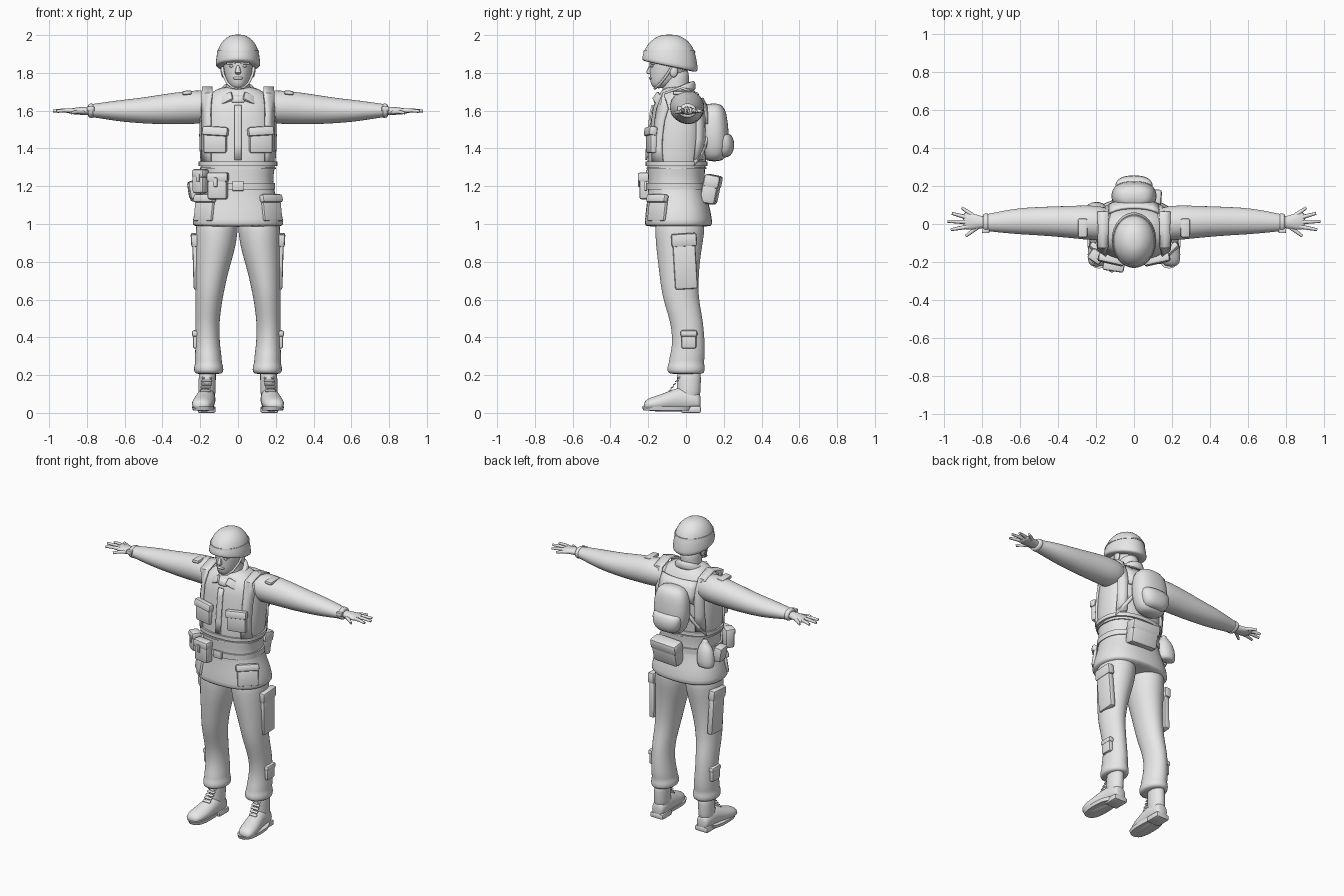
import bpy, bmesh, math
from mathutils import Matrix, Vector, Euler

grey = bpy.data.materials.new("plain_grey")
grey.diffuse_color = (0.8, 0.8, 0.8, 1)


def finish(name, bm, mirror=False, sub=0, solid=0):
    bmesh.ops.recalc_face_normals(bm, faces=bm.faces)
    me = bpy.data.meshes.new(name)
    bm.to_mesh(me)
    bm.free()
    me.materials.append(grey)
    for p in me.polygons:
        p.use_smooth = True
    if not sub:
        me.set_sharp_from_angle(angle=0.7)
    ob = bpy.data.objects.new(name, me)
    bpy.context.collection.objects.link(ob)
    if solid:
        m = ob.modifiers.new("thickness", 'SOLIDIFY')
        m.thickness, m.offset = solid, 0
    if sub:
        ob.modifiers.new("smooth", 'SUBSURF').levels = sub
        ob.modifiers["smooth"].render_levels = sub
    if mirror:
        ob.modifiers.new("mirror", 'MIRROR')
    return ob


def loft(name, rings, axis='z', e=2.0, n=24, sub=1, mirror=False):
    """Rings are (position, centre a, centre b, radius a, radius b, tilt)."""
    bm = bmesh.new()
    loops = []
    for r in rings:
        p, ca, cb, ra, rb = r[:5]
        tilt = r[5] if len(r) > 5 else 0
        loop = []
        for i in range(n):
            t = 2 * math.pi * i / n
            c, s = math.cos(t), math.sin(t)
            a = ca + ra * math.copysign(abs(c) ** (2 / e), c)
            b = cb + rb * math.copysign(abs(s) ** (2 / e), s)
            q = p - tilt * s
            co = {'z': (a, b, q), 'x': (q, a, b), 'y': (a, q, b)}[axis]
            loop.append(bm.verts.new(co))
        loops.append(loop)
    for l0, l1 in zip(loops, loops[1:]):
        for i in range(n):
            j = (i + 1) % n
            bm.faces.new((l0[i], l0[j], l1[j], l1[i]))
    bm.faces.new(loops[0])
    bm.faces.new(loops[-1])
    return finish(name, bm, mirror, sub)


def box(name, loc, size, rot=(0, 0, 0), bevel=0.012, taper=1.0, mirror=False):
    bm = bmesh.new()
    bmesh.ops.create_cube(bm, size=1)
    for v in bm.verts:
        k = taper if v.co.z > 0 else 1
        v.co = Vector((v.co.x * size[0] * k, v.co.y * size[1] * k, v.co.z * size[2]))
    bmesh.ops.bevel(bm, geom=list(bm.edges), offset=min(bevel, min(size) * 0.4),
                    segments=2, profile=0.5, affect='EDGES')
    bm.transform(Matrix.Translation(loc) @ Euler(rot).to_matrix().to_4x4())
    return finish(name, bm, mirror)


def ball(name, loc, size, mirror=False):
    bm = bmesh.new()
    bmesh.ops.create_uvsphere(bm, u_segments=14, v_segments=9, radius=1)
    bm.transform(Matrix.Translation(loc) @ Matrix.Diagonal((*size, 1)))
    return finish(name, bm, mirror)


def tube(name, pts, radius, tip=1.0):
    """Round tube on both sides of the body."""
    cu = bpy.data.curves.new(name, 'CURVE')
    cu.dimensions = '3D'
    cu.bevel_depth, cu.bevel_resolution, cu.use_fill_caps = radius, 2, True
    for side in (1, -1):
        sp = cu.splines.new('POLY')
        sp.points.add(len(pts) - 1)
        sp.use_smooth = True
        for i, p in enumerate(pts):
            sp.points[i].co = (p[0] * side, p[1], p[2], 1)
            sp.points[i].radius = 1 + (tip - 1) * i / (len(pts) - 1)
    cu.materials.append(grey)
    ob = bpy.data.objects.new(name, cu)
    bpy.context.collection.objects.link(ob)


# Jacket body: (z, centre x, centre y, radius x, radius y)
TORSO = [(0.985, 0, -.04, .238, .176), (0.995, 0, -.04, .243, .18), (1.05, 0, -.04, .236, .176),
         (1.12, 0, -.045, .212, .162), (1.19, 0, -.05, .187, .15), (1.26, 0, -.052, .188, .15),
         (1.32, 0, -.05, .2, .156), (1.42, 0, -.045, .207, .156), (1.52, 0, -.037, .207, .152),
         (1.60, 0, -.035, .2, .146), (1.66, 0, -.042, .185, .12), (1.70, 0, -.04, .135, .095),
         (1.73, 0, -.045, .085, .065)]
E = 2.4
loft("jacket", TORSO, e=E, n=28)


def ring_at(z):
    for a, b in zip(TORSO, TORSO[1:]):
        if z <= b[0]:
            t = (z - a[0]) / (b[0] - a[0])
            return [u + (v - u) * t for u, v in zip(a, b)]
    return list(TORSO[-1])


def surf(x, z, side, off):
    """Point lying on the jacket; side -1 is front, 1 is back."""
    _, _, cy, rx, ry = ring_at(z)
    k = min(abs(x) / rx, 0.97)
    return (x, cy + side * (ry * (1 - k ** E) ** (1 / E) + off), z)


def strap(name, rows, mirror=False, solid=0.014):
    bm = bmesh.new()
    vr = [[bm.verts.new(p) for p in r] for r in rows]
    for r0, r1 in zip(vr, vr[1:]):
        for i in range(len(r0) - 1):
            bm.faces.new((r0[i], r0[i + 1], r1[i + 1], r1[i]))
    return finish(name, bm, mirror, 0, solid)


def patch(xa, xb, zs, side, off, cols=4):
    return [[surf(xa + (xb - xa) * i / cols, z, side, off) for i in range(cols + 1)] for z in zs]


# Belts that follow the jacket
for name, z, h, g in (("waist_belt", 1.2, .018, .01), ("vest_band", 1.32, .012, .008),
                      ("vest_edge", 1.295, .005, .005)):
    r = ring_at(z)
    loft(name, [(z + d, 0, r[2], r[3] + g, r[4] + g) for d in (-h, h)], e=E, n=40, sub=0)
box("buckle", (0, -.213, 1.2), (.06, .015, .05), bevel=.004)

# Vest: shoulder straps, front placket, yoke on the back, crossing straps
rows = patch(.145, .19, [1.33, 1.4, 1.48, 1.55, 1.61], -1, .008, 2)
rows += [[(x, y, z) for x in (.135, .16, .19)] for y, z in ((-.12, 1.69), (-.03, 1.722), (.06, 1.69))]
rows += patch(.13, .18, [1.61, 1.55, 1.45, 1.34], 1, .008, 2)
strap("shoulder_strap", rows, True)
strap("front_placket", patch(-.018, .018, [1.34, 1.42, 1.5, 1.58, 1.63], -1, .006), solid=.01)
strap("back_yoke", patch(-.13, .13, [1.53, 1.58, 1.62, 1.665], 1, .01, 8))
strap("pack_strap", [[surf(.08 + .1 * t, 1.5 - .16 * t, 1, .01), surf(.08 + .1 * t, 1.46 - .15 * t, 1, .01)]
                     for t in (0, .35, .7, 1)], True)

# Pockets on chest, hips, thighs and calves
for name, loc, size, rot in (
        ("chest_pocket", (.12, -.182, 1.435), (.125, .04, .12), (0, 0, .22)),
        ("chest_pocket_flap", (.12, -.187, 1.49), (.14, .045, .05), (-.15, -.06, .22)),
        ("hip_pocket", (.178, -.15, 1.08), (.13, .022, .13), (-.15, 0, .75)),
        ("hip_pocket_flap", (.176, -.152, 1.135), (.145, .035, .045), (-.25, 0, .75)),
        ("thigh_pocket", (.219, -.005, .79), (.04, .12, .27), (.06, .03, 0)),
        ("thigh_pocket_flap", (.226, -.01, .915), (.046, .135, .07), (.06, .06, 0)),
        ("calf_pocket", (.222, .015, .385), (.035, .08, .09), (0, 0, 0)),
        ("calf_pocket_flap", (.224, .015, .42), (.04, .09, .035), (0, 0, 0)),
        ("epaulette", (.27, -.02, 1.695), (.05, .1, .022), (0, .08, 0)),
        ("collar_point", (.062, -.15, 1.665), (.075, .016, .05), (-.5, .45, .35))):
    box(name, loc, size, rot, mirror=True)

# Collar and neck
loft("collar", [(1.665, 0, -.06, .105, .115, -.035), (1.69, 0, -.06, .098, .113, -.04),
                (1.715, 0, -.06, .088, .108, -.042), (1.72, 0, -.06, .08, .1, -.042)])
loft("neck", [(1.62, 0, -.05, .075, .075), (1.7, 0, -.055, .064, .068), (1.76, 0, -.055, .062, .072),
              (1.84, 0, -.06, .065, .078)], n=20)

# Head and face
loft("head", [(1.718, 0, -.145, .022, .022), (1.728, 0, -.135, .04, .045), (1.75, 0, -.118, .056, .072),
              (1.785, 0, -.098, .07, .095), (1.82, 0, -.09, .077, .103), (1.86, 0, -.088, .08, .107),
              (1.92, 0, -.088, .078, .1)], n=20)
box("nose", (0, -.191, 1.818), (.034, .034, .05), (-.3, 0, 0), taper=.5, bevel=.01)
box("brow", (.036, -.178, 1.852), (.05, .022, .014), (0, .08, .3), mirror=True)
ball("eye", (.033, -.178, 1.836), (.014, .01, .007), True)
ball("lips", (0, -.183, 1.772), (.027, .014, .009))
ball("chin", (0, -.158, 1.738), (.03, .022, .016))
ball("ear", (.08, -.065, 1.81), (.012, .022, .034), True)

# Helmet with band and chin strap
loft("helmet", [(1.832, 0, -.084, .108, .136, .03), (1.836, 0, -.084, .12, .149, .03),
                (1.87, 0, -.086, .117, .146, .016), (1.915, 0, -.088, .11, .136),
                (1.955, 0, -.088, .094, .114), (1.985, 0, -.088, .066, .08), (2.004, 0, -.088, .03, .036)],
     n=28)
loft("helmet_band", [(1.908, 0, -.088, .112, .138), (1.918, 0, -.088, .11, .136)], n=40, sub=0)
tube("chin_strap", [(.086, -.07, 1.84), (.077, -.1, 1.79), (.056, -.135, 1.745), (.03, -.158, 1.724),
                    (0, -.165, 1.718)], .007)

# Sleeves and cuffs
loft("sleeve", [(.1, 0, 1.62, .08, .075), (.2, .005, 1.62, .095, .092), (.3, .01, 1.615, .087, .086),
                (.4, .013, 1.607, .081, .08), (.5, .015, 1.601, .075, .069), (.6, .015, 1.599, .07, .06),
                (.7, .011, 1.6, .057, .046), (.75, .008, 1.6, .048, .038), (.77, .008, 1.6, .046, .036),
                (.775, .008, 1.6, .04, .032)], axis='x', mirror=True)
loft("cuff", [(.765, .008, 1.6, .044, .034), (.769, .008, 1.6, .05, .04), (.79, .008, 1.6, .047, .037),
              (.794, .008, 1.6, .04, .03)], axis='x', mirror=True)
box("cuff_tab", (.78, -.035, 1.61), (.04, .025, .026), bevel=.005, mirror=True)

# Hands
loft("palm", [(.76, .008, 1.6, .03, .024), (.81, .01, 1.599, .033, .022), (.85, .013, 1.598, .045, .02),
              (.885, .017, 1.597, .047, .015), (.9, .017, 1.597, .04, .01)], axis='x', n=16, mirror=True)
for name, a, b in (("thumb", (.82, -.015, 1.593), (.885, -.064, 1.588)),
                   ("index_finger", (.87, -.013, 1.599), (.963, -.03, 1.597)),
                   ("middle_finger", (.87, .01, 1.6), (.98, .014, 1.598)),
                   ("ring_finger", (.87, .032, 1.599), (.957, .056, 1.596)),
                   ("little_finger", (.85, .046, 1.597), (.905, .085, 1.594))):
    mid = tuple((u + v) / 2 for u, v in zip(a, b))
    tube(name, [a, (mid[0], mid[1], mid[2] + .003), b], .0125, .6)

# Trouser legs with gathered cuff
loft("trouser_leg", [(1.08, .11, -.03, .112, .135), (.95, .112, -.033, .113, .132), (.85, .122, -.038, .103, .118),
                     (.75, .138, -.037, .087, .106), (.62, .152, -.032, .073, .096), (.52, .16, -.005, .066, .09),
                     (.44, .163, .01, .063, .085), (.35, .16, .014, .066, .087), (.29, .157, .005, .072, .095),
                     (.265, .156, .002, .07, .092), (.24, .155, 0, .08, .102), (.212, .155, 0, .077, .098),
                     (.205, .156, .003, .06, .08)], mirror=True)

# Boots
loft("boot_shaft", [(.05, .166, .012, .046, .062), (.12, .165, .014, .046, .064), (.18, .163, .016, .046, .064),
                    (.24, .16, .016, .046, .064)], n=20, mirror=True)
loft("boot_foot", [(.078, .166, .055, .028, .038), (.068, .166, .058, .044, .052), (0, .167, .075, .049, .068),
                   (-.06, .173, .068, .053, .062), (-.13, .184, .052, .06, .046), (-.19, .192, .046, .054, .037),
                   (-.225, .196, .038, .035, .022)], axis='y', n=20, mirror=True)
loft("boot_sole", [(.012, .183, -.1, .056, .125), (.034, .184, -.1, .06, .134)], e=2.6, sub=0, mirror=True)
box("boot_heel", (.166, .027, .018), (.095, .105, .036), bevel=.01, mirror=True)
for i in range(5):
    box("boot_lace", (.172 - .002 * i, -.085 + .012 * i, .118 + .017 * i), (.055, .018, .007),
        (.5, 0, 0), bevel=.003, mirror=True)

# Backpack
loft("backpack", [(1.33, 0, .15, .06, .04), (1.36, 0, .15, .1, .065), (1.45, 0, .15, .122, .08),
                  (1.55, 0, .145, .118, .076), (1.61, 0, .145, .1, .064), (1.64, 0, .145, .06, .034)], e=2.4)
loft("backpack_pocket", [(1.35, 0, .19, .05, .03), (1.37, 0, .195, .085, .052), (1.42, 0, .2, .1, .06),
                         (1.465, 0, .195, .1, .052), (1.48, 0, .19, .085, .04)], e=2.4)

# Belt equipment: rear pouch, canteen, front pouches
box("rear_pouch", (.045, .13, 1.18), (.19, .085, .15), (-.2, 0, -.08), bevel=.02)
box("rear_pouch_flap", (.045, .142, 1.225), (.2, .085, .07), (-.2, 0, -.08), bevel=.015)
loft("canteen", [(1.115, -.2, .075, .045, .03), (1.13, -.2, .075, .06, .045), (1.2, -.195, .07, .06, .046),
                 (1.25, -.19, .065, .045, .036), (1.27, -.185, .062, .02, .02), (1.295, -.185, .062, .018, .018)],
     n=16)
box("canteen_pouch", (-.232, -.03, 1.18), (.06, .09, .1), (0, -.15, .1), bevel=.018)
for name, x, y, z, w, h, yaw in (("front_pouch", -.107, -.212, 1.2, .105, .14, -.15),
                                 ("side_pouch", -.2, -.165, 1.225, .07, .125, -.6)):
    box(name, (x, y, z), (w, .06, h), (0, 0, yaw), bevel=.014)
    box(name + "_flap", (x, y - .006, z + h * .34), (w * 1.08, .062, h * .36), (0, 0, yaw), bevel=.012)
    box(name + "_tab", (x - .012, y - .038, z + h * .15), (.02, .008, h * .35), (0, 0, yaw), bevel=.003)
